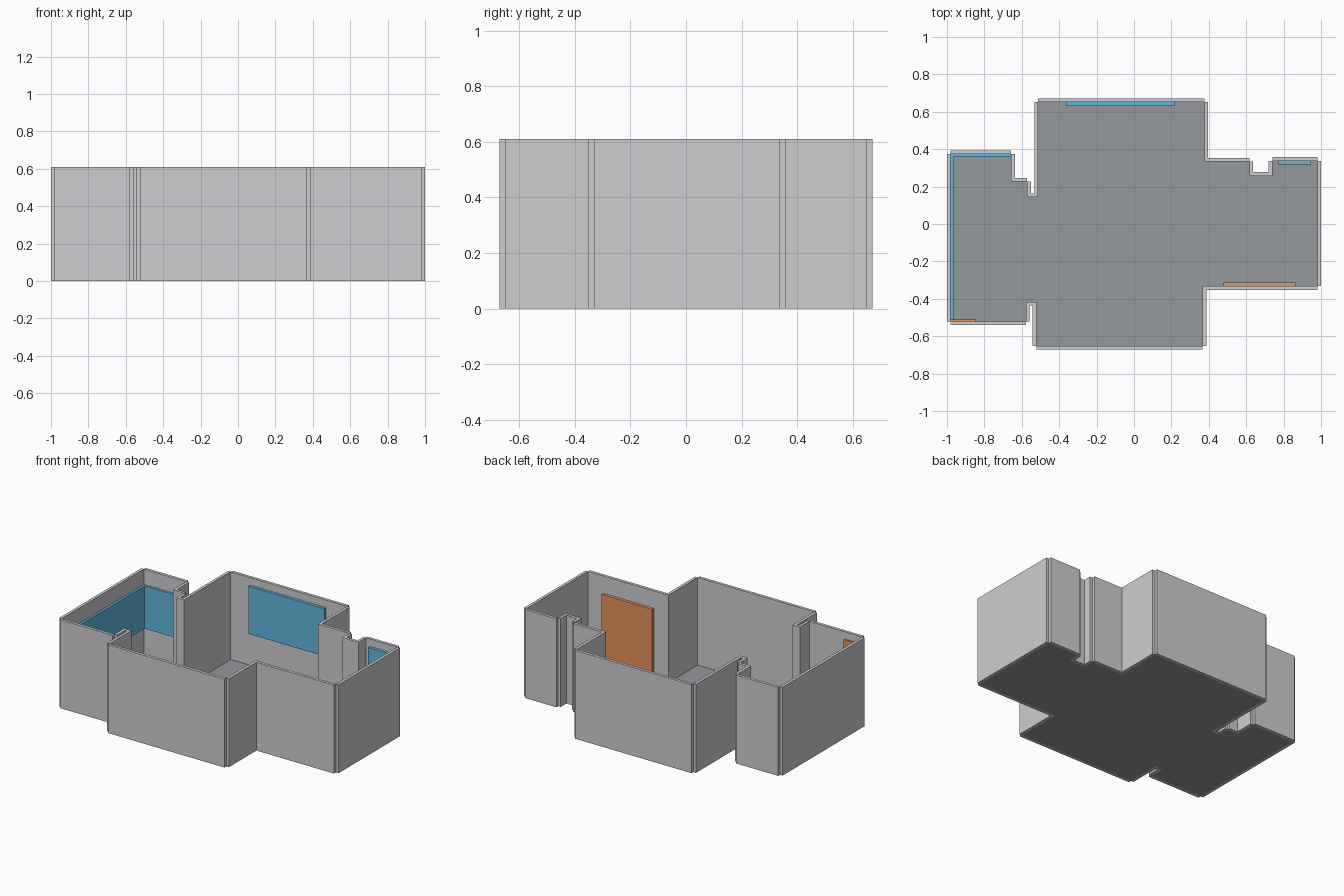
import bpy
import bmesh
from mathutils import Vector

if "Cube" in bpy.data.objects:
    bpy.data.objects.remove(bpy.data.objects["Cube"])

WALL_T = 0.02
WALL_H = 0.61
FLOOR_T = 0.005


def material(name, rgb):
    m = bpy.data.materials.new(name)
    m.diffuse_color = (*rgb, 1.0)
    m.use_nodes = True
    m.node_tree.nodes["Principled BSDF"].inputs["Base Color"].default_value = m.diffuse_color
    return m


wall_grey = material("wall_grey", (0.62, 0.62, 0.64))
floor_grey = material("floor_grey", (0.30, 0.315, 0.33))
window_blue = material("window_blue", (0.12, 0.47, 0.73))
door_orange = material("door_orange", (0.85, 0.31, 0.11))


def prism(bm, points, z0, z1):
    """Extrude a flat outline from z0 up to z1."""
    face = bm.faces.new([bm.verts.new((x, y, z0)) for x, y in points])
    ext = bmesh.ops.extrude_face_region(bm, geom=[face], use_keep_orig=True)
    top = [v for v in ext["geom"] if isinstance(v, bmesh.types.BMVert)]
    bmesh.ops.translate(bm, verts=top, vec=(0, 0, z1 - z0))


def finish(bm, name, mat):
    bmesh.ops.recalc_face_normals(bm, faces=bm.faces)
    mesh = bpy.data.meshes.new(name)
    bm.to_mesh(mesh)
    bm.free()
    mesh.materials.append(mat)
    bpy.context.collection.objects.link(bpy.data.objects.new(name, mesh))


def panel(name, x0, x1, y0, y1, z0, z1, mat):
    bm = bmesh.new()
    prism(bm, [(x0, y0), (x1, y0), (x1, y1), (x0, y1)], z0, z1)
    finish(bm, name, mat)


# Room outline along the inner wall faces, clockwise from the back left
outline = [
    (-0.98, 0.374), (-0.657, 0.374), (-0.657, 0.227), (-0.572, 0.227),
    (-0.572, 0.144), (-0.513, 0.144), (-0.513, 0.652), (0.376, 0.652),
    (0.376, 0.333), (0.617, 0.333), (0.617, 0.257), (0.74, 0.257),
    (0.74, 0.338), (0.98, 0.338), (0.98, -0.332), (0.367, -0.332),
    (0.367, -0.652), (-0.522, -0.652), (-0.522, -0.416), (-0.578, -0.416),
    (-0.578, -0.521), (-0.98, -0.521),
]

# Floor slab
bm = bmesh.new()
prism(bm, outline, 0, FLOOR_T)
finish(bm, "floor", floor_grey)

# Walls: one straight slab outside each outline edge, corners left open
bm = bmesh.new()
for a, b in zip(outline, outline[1:] + outline[:1]):
    a, b = Vector(a), Vector(b)
    d = (b - a).normalized()
    out = Vector((-d.y, d.x)) * WALL_T
    prism(bm, [a, b, b + out, a + out], 0, WALL_H)
finish(bm, "walls", wall_grey)

# Windows on the inner wall faces
panel("back_window", -0.363, 0.217, 0.632, 0.652, 0.23, 0.558, window_blue)
panel("right_back_window", 0.77, 0.947, 0.319, 0.338, 0.23, 0.558, window_blue)
panel("left_back_window", -0.98, -0.657, 0.357, 0.374, 0.21, 0.505, window_blue)
panel("left_side_window", -0.98, -0.964, -0.521, 0.374, 0.21, 0.505, window_blue)

# Doors
panel("front_door", 0.478, 0.863, -0.332, -0.312, FLOOR_T, 0.49, door_orange)
panel("side_door", -0.98, -0.845, -0.521, -0.511, FLOOR_T, 0.56, door_orange)
